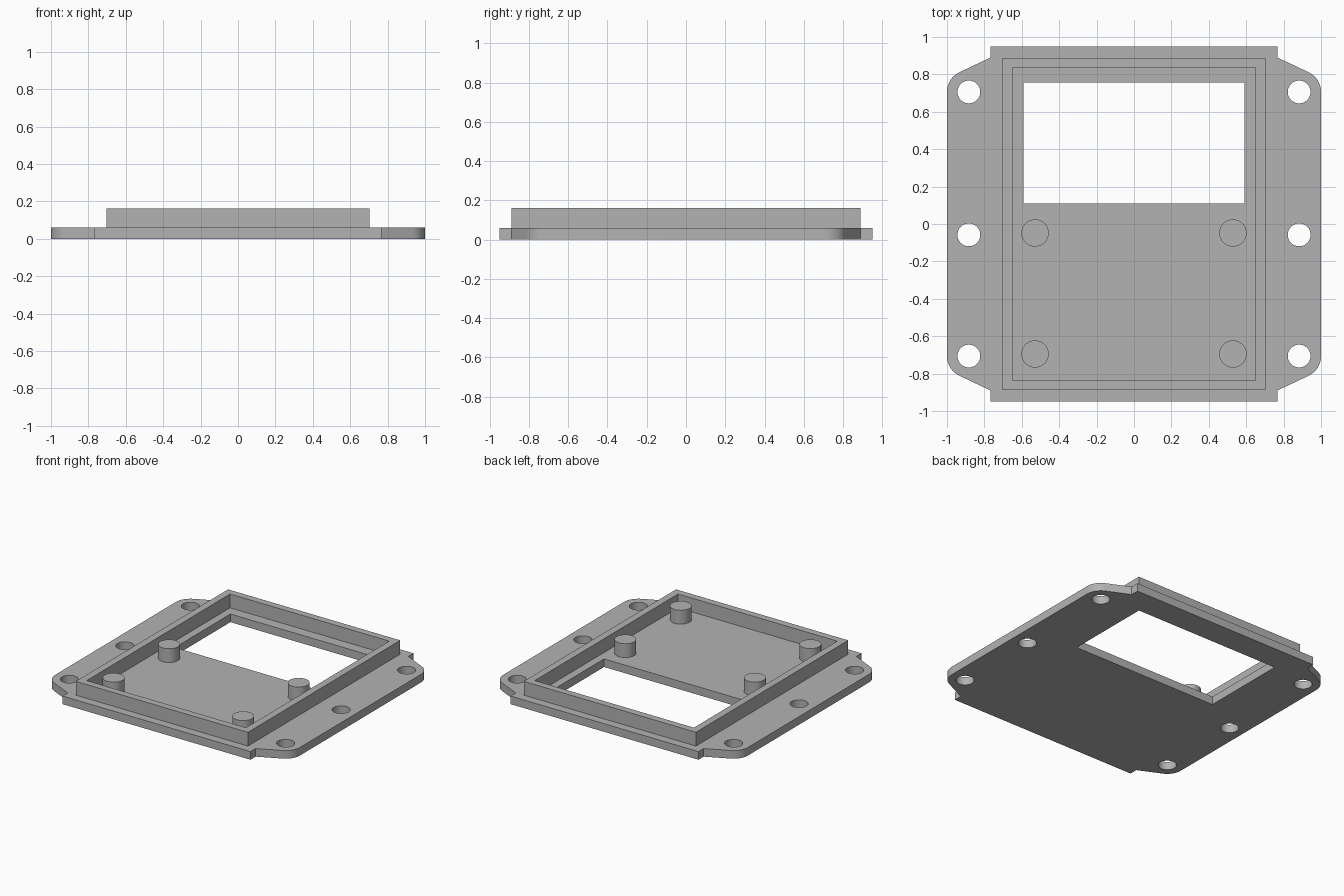
import bpy, bmesh, math

old = bpy.data.objects.get("Cube")
if old:
    bpy.data.objects.remove(old, do_unlink=True)

PLATE_TOP, RIM_TOP = 0.06, 0.162
EAR_X, EAR_Y, EAR_R = 0.883, 0.706, 0.117

grey = bpy.data.materials.new("plain grey")
grey.use_nodes = True
colour = (0.45, 0.45, 0.45, 1)
grey.diffuse_color = colour
grey.node_tree.nodes["Principled BSDF"].inputs["Base Color"].default_value = colour


def rect(x0, x1, y0, y1):
    return [(x0, y0), (x1, y0), (x1, y1), (x0, y1)]


def circle(cx, cy, r, n=40):
    return [(cx + r * math.cos(2 * math.pi * i / n),
             cy + r * math.sin(2 * math.pi * i / n)) for i in range(n)]


def extrude_loops(name, loops, z0, z1):
    """Fill an outline (first loop) with holes (other loops) and extrude it."""
    bm = bmesh.new()
    for loop in loops:
        vs = [bm.verts.new((x, y, z0)) for x, y in loop]
        for a, b in zip(vs, vs[1:] + vs[:1]):
            bm.edges.new((a, b))
    bmesh.ops.triangle_fill(bm, use_beauty=True, edges=bm.edges[:], normal=(0, 0, 1))
    res = bmesh.ops.extrude_face_region(bm, geom=bm.faces[:], use_keep_orig=True)
    top = [g for g in res["geom"] if isinstance(g, bmesh.types.BMVert)]
    bmesh.ops.translate(bm, verts=top, vec=(0, 0, z1 - z0))
    bmesh.ops.recalc_face_normals(bm, faces=bm.faces[:])
    me = bpy.data.meshes.new(name)
    bm.to_mesh(me)
    bm.free()
    me.materials.append(grey)
    ob = bpy.data.objects.new(name, me)
    bpy.context.collection.objects.link(ob)
    bpy.ops.object.select_all(action="DESELECT")
    ob.select_set(True)
    bpy.context.view_layer.objects.active = ob
    bpy.ops.object.shade_smooth_by_angle(angle=math.radians(20))
    return ob


# Plate outline: one corner with a rounded ear and an end tab, mirrored round
corner = [(EAR_X + EAR_R * math.cos(math.radians(a)),
           EAR_Y + EAR_R * math.sin(math.radians(a)))
          for a in [66.5 * i / 10 for i in range(11)]]
corner += [(0.767, 0.89), (0.767, 0.95)]
half = corner + [(-x, y) for x, y in reversed(corner)]
outline = half + [(x, -y) for x, y in reversed(half)]

# Base plate with its window and six screw holes
window = rect(-0.592, 0.592, 0.11, 0.757)
holes = [circle(s * EAR_X, y, 0.061)
         for s in (-1, 1) for y in (EAR_Y, -0.058, -EAR_Y)]
extrude_loops("base_plate", [outline, window] + holes, 0, PLATE_TOP)

# Raised rim
extrude_loops("raised_rim", [rect(-0.703, 0.703, -0.888, 0.888),
                             rect(-0.65, 0.65, -0.836, 0.836)], PLATE_TOP, RIM_TOP)

# Four mounting posts
for side, x in (("left", 0.529), ("right", -0.529)):
    for end, y in (("rear", -0.048), ("front", -0.695)):
        extrude_loops(f"{end}_{side}_post", [circle(x, y, 0.073)], PLATE_TOP, RIM_TOP)
